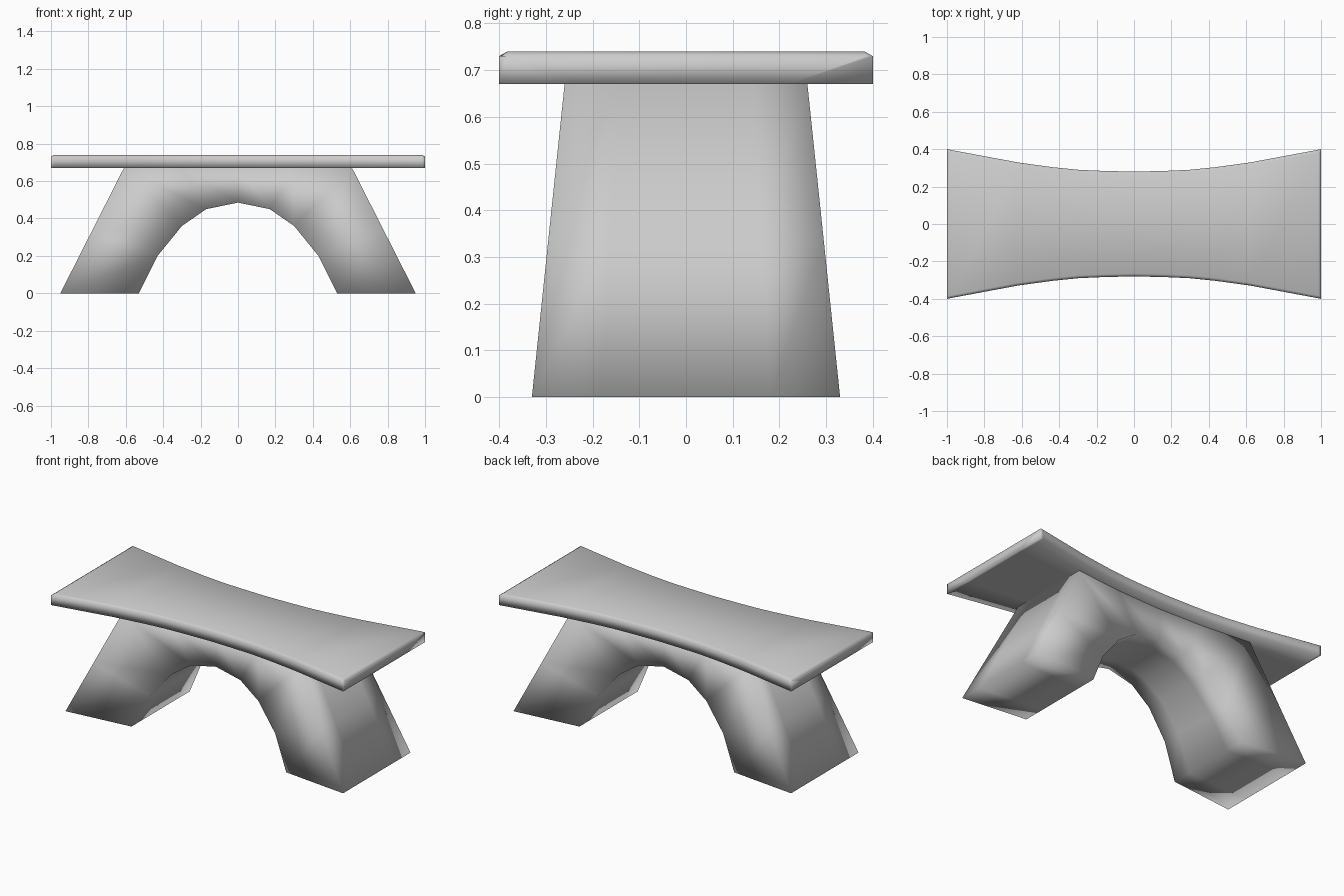
import bpy, bmesh

if "Cube" in bpy.data.objects:
    bpy.data.objects.remove(bpy.data.objects["Cube"])

COLS = (-1, -0.55, 0.55, 1)


def loft(name, rings):
    """Skin a list of equal closed rings, cap both ends, shade smooth."""
    bm = bmesh.new()
    vr = [[bm.verts.new(p) for p in r] for r in rings]
    n = len(vr[0])
    for a, b in zip(vr, vr[1:]):
        for i in range(n):
            j = (i + 1) % n
            bm.faces.new((a[i], a[j], b[j], b[i]))
    for r in (vr[0], vr[-1]):
        # caps in strips: the first half of the ring faces the second half
        for i in range(n // 2 - 1):
            bm.faces.new((r[i], r[i + 1], r[n - 2 - i], r[n - 1 - i]))
    bmesh.ops.recalc_face_normals(bm, faces=bm.faces)
    me = bpy.data.meshes.new(name)
    bm.to_mesh(me)
    bm.free()
    for p in me.polygons:
        p.use_smooth = True
    ob = bpy.data.objects.new(name, me)
    bpy.context.collection.objects.link(ob)
    return ob


def mirrored(half):
    """Stations from +x end to the centre -> full list to the -x end."""
    return half + [(-s[0],) + s[1:] for s in reversed(half[:-1])]


# Seat: waisted slab with a small chamfer on the top edge
def seat_ring(x, w, top):
    lower = [(x, c * w, 0.67) for c in COLS]
    inset = w - 0.015
    upper = [(x, w, 0.73), (x, inset, top), (x, -inset, top), (x, -w, 0.73)]
    return lower + upper


seat = mirrored([(1.0, 0.40, 0.73), (0.985, 0.397, 0.74), (0.62, 0.329, 0.74),
                 (0.43, 0.303, 0.74), (0.30, 0.29, 0.74),
                 (0.17, 0.284, 0.74), (0.0, 0.28, 0.74)])
loft("seat", [seat_ring(*s) for s in seat])


# Arched base: each station pairs an outer point with a point under the arch
def base_ring(xo, zo, wo, xi, zi, wi):
    outer = [(xo, c * wo, zo) for c in COLS]
    inner = [(xi, c * wi, zi) for c in reversed(COLS)]
    return outer + inner


half = [(0.95, 0.0, 0.33, 0.53, 0.0, 0.285),
        (0.78, 0.335, 0.295, 0.43, 0.20, 0.25),
        (0.61, 0.67, 0.26, 0.30, 0.36, 0.23),
        (0.30, 0.67, 0.23, 0.17, 0.45, 0.22),
        (0.0, 0.67, 0.22, 0.0, 0.485, 0.215)]
rings = [base_ring(*s) for s in half]
rings += [[(-x, y, z) for x, y, z in r] for r in reversed(rings[:-1])]
loft("arched_base", rings)
